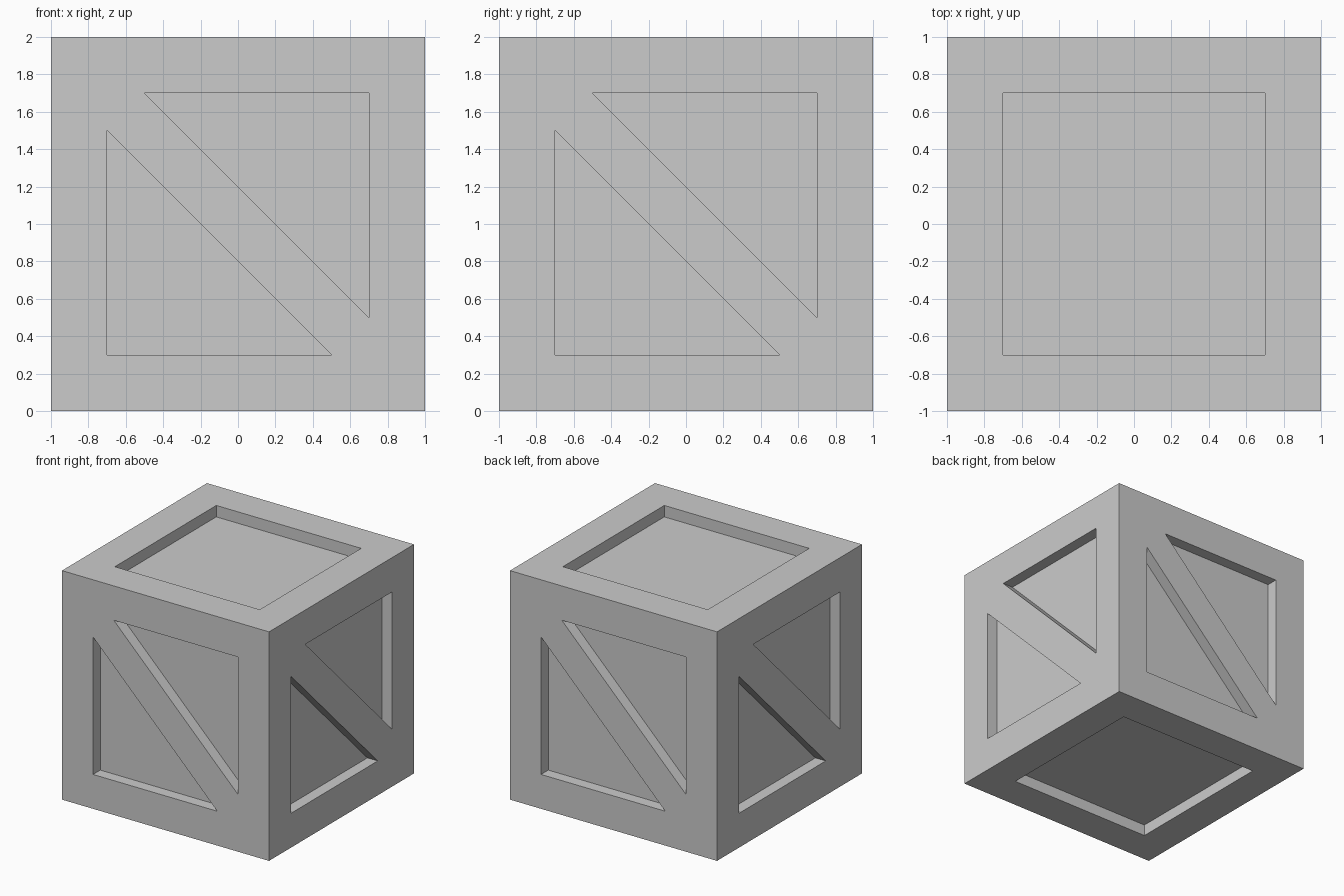
import bpy, bmesh
from math import radians
from mathutils import Matrix, Vector

if "Cube" in bpy.data.objects:
    bpy.data.objects.remove(bpy.data.objects["Cube"])

HALF, INNER, DEPTH, BRACE = 1.0, 0.7, 0.1, 0.2

# Corners shared by the crate faces, as (across, up)
OUTER = [(-HALF, -HALF), (HALF, -HALF), (HALF, HALF), (-HALF, HALF)]
A, P, D, Q = [(-INNER, -INNER), (INNER, -INNER), (INNER, INNER), (-INNER, INNER)]
s = INNER - BRACE
B, C, E, F = (s, -INNER), (-INNER, s), (-s, INNER), (INNER, -s)

# Raised frame polygons and sunken panel outlines for each kind of face
O = OUTER
PLAIN = ([[O[0], O[1], P, A], [O[1], O[2], D, P], [O[2], O[3], Q, D], [O[3], O[0], A, Q]],
         [[A, P, D, Q]])
BRACED = ([[O[0], O[1], P, B, A], [O[1], O[2], D, F, P],
           [O[2], O[3], Q, E, D], [O[3], O[0], A, C, Q],
           [B, P, F, E, Q, C]],
          [[A, B, C], [D, E, F]])

bm = bmesh.new()


def add_side(kind, turn):
    """Build one crate face, modelled facing -y and then turned into place."""
    def poly(points):
        bm.faces.new([bm.verts.new(turn @ Vector((u, y, v))) for u, v, y in points])

    frame, panels = kind
    for outline in frame:
        poly([(u, v, -HALF) for u, v in outline])
    for outline in panels:
        back = DEPTH - HALF
        poly([(u, v, back) for u, v in outline])
        for a, b in zip(outline, outline[1:] + outline[:1]):
            poly([(*a, -HALF), (*b, -HALF), (*b, back), (*a, back)])


# Four braced sides
for i in range(4):
    add_side(BRACED, Matrix.Rotation(radians(90 * i), 3, 'Z'))

# Plain top and bottom
for angle in (-90, 90):
    add_side(PLAIN, Matrix.Rotation(radians(angle), 3, 'X'))

bmesh.ops.remove_doubles(bm, verts=bm.verts, dist=1e-4)
bmesh.ops.recalc_face_normals(bm, faces=bm.faces)
bmesh.ops.translate(bm, verts=bm.verts, vec=(0, 0, HALF))

mesh = bpy.data.meshes.new("crate")
bm.to_mesh(mesh)
bm.free()
bpy.context.collection.objects.link(bpy.data.objects.new("crate", mesh))
